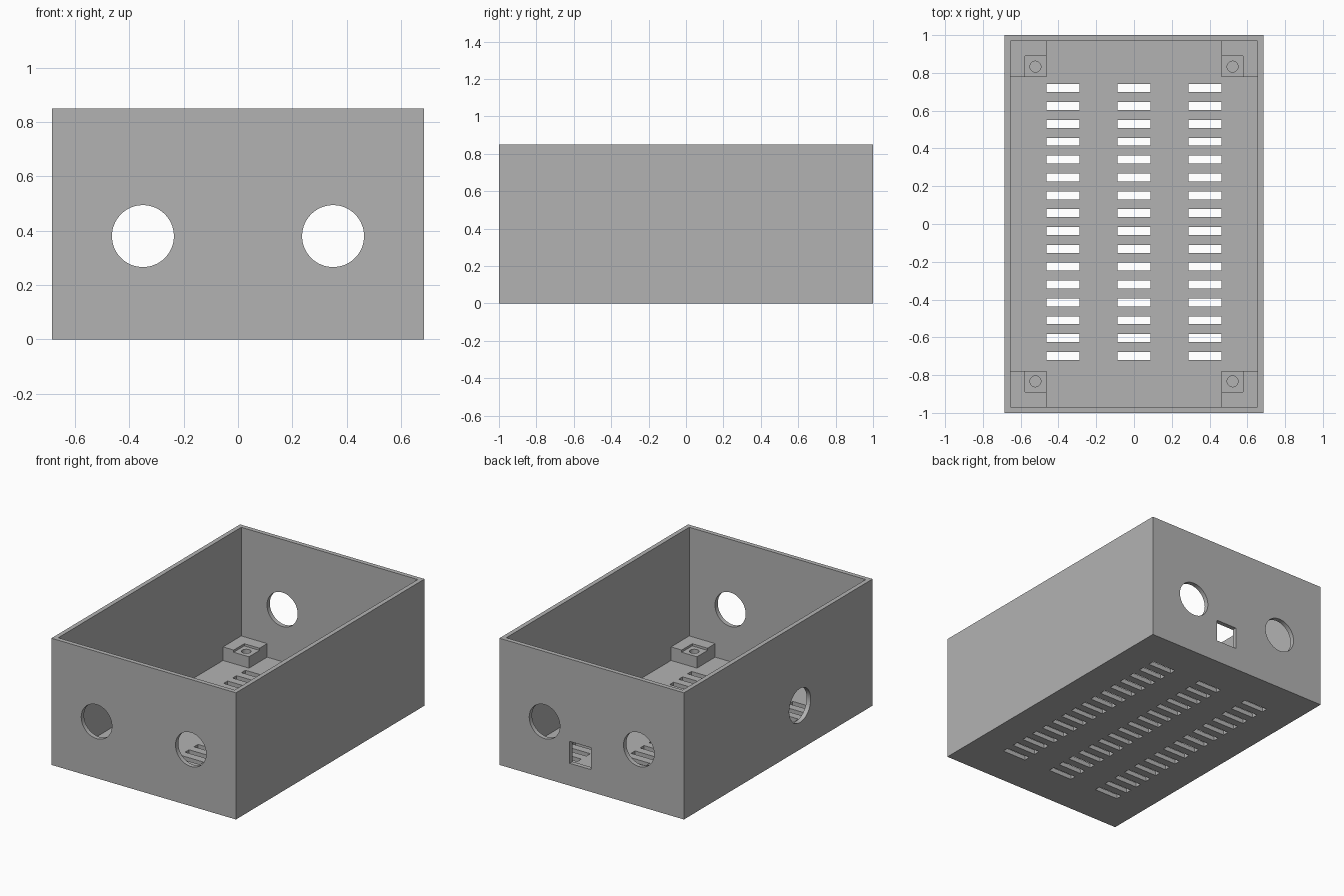
import bpy, bmesh
from math import pi
from mathutils import Matrix, Vector

cube = bpy.data.objects.get("Cube")
if cube:
    bpy.data.objects.remove(cube, do_unlink=True)

grey = bpy.data.materials.new("plain_grey")
grey.use_nodes = True
grey.diffuse_color = (0.45, 0.45, 0.45, 1)
grey.node_tree.nodes["Principled BSDF"].inputs["Base Color"].default_value = grey.diffuse_color

W, L, H, T = 0.685, 1.0, 0.85, 0.03   # half width, half length, height, wall


def add_box(bm, lo, hi):
    lo, hi = Vector(lo), Vector(hi)
    m = Matrix.Translation((lo + hi) / 2) @ Matrix.Diagonal((*(hi - lo), 1))
    bmesh.ops.create_cube(bm, size=1, matrix=m)


def add_cylinder(bm, centre, radius, depth, axis="Z"):
    turn = {"X": Matrix.Rotation(pi / 2, 4, "Y"), "Y": Matrix.Rotation(pi / 2, 4, "X"),
            "Z": Matrix.Identity(4)}[axis]
    bmesh.ops.create_cone(bm, cap_ends=True, segments=64, radius1=radius, radius2=radius,
                          depth=depth, matrix=Matrix.Translation(centre) @ turn)


def make(name, bm):
    me = bpy.data.meshes.new(name)
    bm.to_mesh(me)
    bm.free()
    me.materials.append(grey)
    ob = bpy.data.objects.new(name, me)
    bpy.context.collection.objects.link(ob)
    return ob


def cut(ob, bm):
    cutter = make("cutter", bm)
    mod = ob.modifiers.new("cut", "BOOLEAN")
    mod.operation, mod.solver, mod.object = "DIFFERENCE", "EXACT", cutter
    bpy.context.view_layer.objects.active = ob
    bpy.ops.object.modifier_apply(modifier=mod.name)
    bpy.data.objects.remove(cutter, do_unlink=True)


def smooth(ob):
    bpy.ops.object.select_all(action="DESELECT")
    ob.select_set(True)
    bpy.context.view_layer.objects.active = ob
    bpy.ops.object.shade_smooth_by_angle()


# Open-topped case
bm = bmesh.new()
add_box(bm, (-W, -L, 0), (W, L, H))
case = make("case", bm)
bm = bmesh.new()
add_box(bm, (T - W, T - L, T), (W - T, L - T, H + 0.1))
cut(case, bm)

# Openings: end holes, one side hole, back socket and floor vents
bm = bmesh.new()
for x in (-0.35, 0.35):
    add_cylinder(bm, (x, 0, 0.38), 0.114, 3, "Y")
add_cylinder(bm, (-W, -0.23, 0.295), 0.114, 0.2, "X")
add_box(bm, (0.007, 0.9, 0.15), (0.163, 1.1, 0.297))
for row in range(16):
    y = 0.719 - row * 0.0945
    for x in (-0.3755, 0, 0.3755):
        add_box(bm, (x - 0.0875, y - 0.021, -0.05), (x + 0.0875, y + 0.021, 0.1))
cut(case, bm)
smooth(case)

# Corner supports: a raised lip around a seat with a screw hole
for sx, side in ((-1, "right"), (1, "left")):
    for sy, end in ((-1, "front"), (1, "back")):
        def corner_box(x0, y0, z0, x1, y1, z1):
            b = bmesh.new()
            xs, ys = sorted((sx * x0, sx * x1)), sorted((sy * y0, sy * y1))
            add_box(b, (xs[0], ys[0], z0), (xs[1], ys[1], z1))
            return b
        post = make(f"{end}_{side}_support", corner_box(0.4625, 0.777, T, W - T, L - T, 0.121))
        cut(post, corner_box(0.4, 0.7, 0.106, 0.576, 0.889, 0.2))
        bm = bmesh.new()
        add_cylinder(bm, (sx * 0.522, sy * 0.833, 0.13), 0.029, 0.18)
        cut(post, bm)
        smooth(post)
